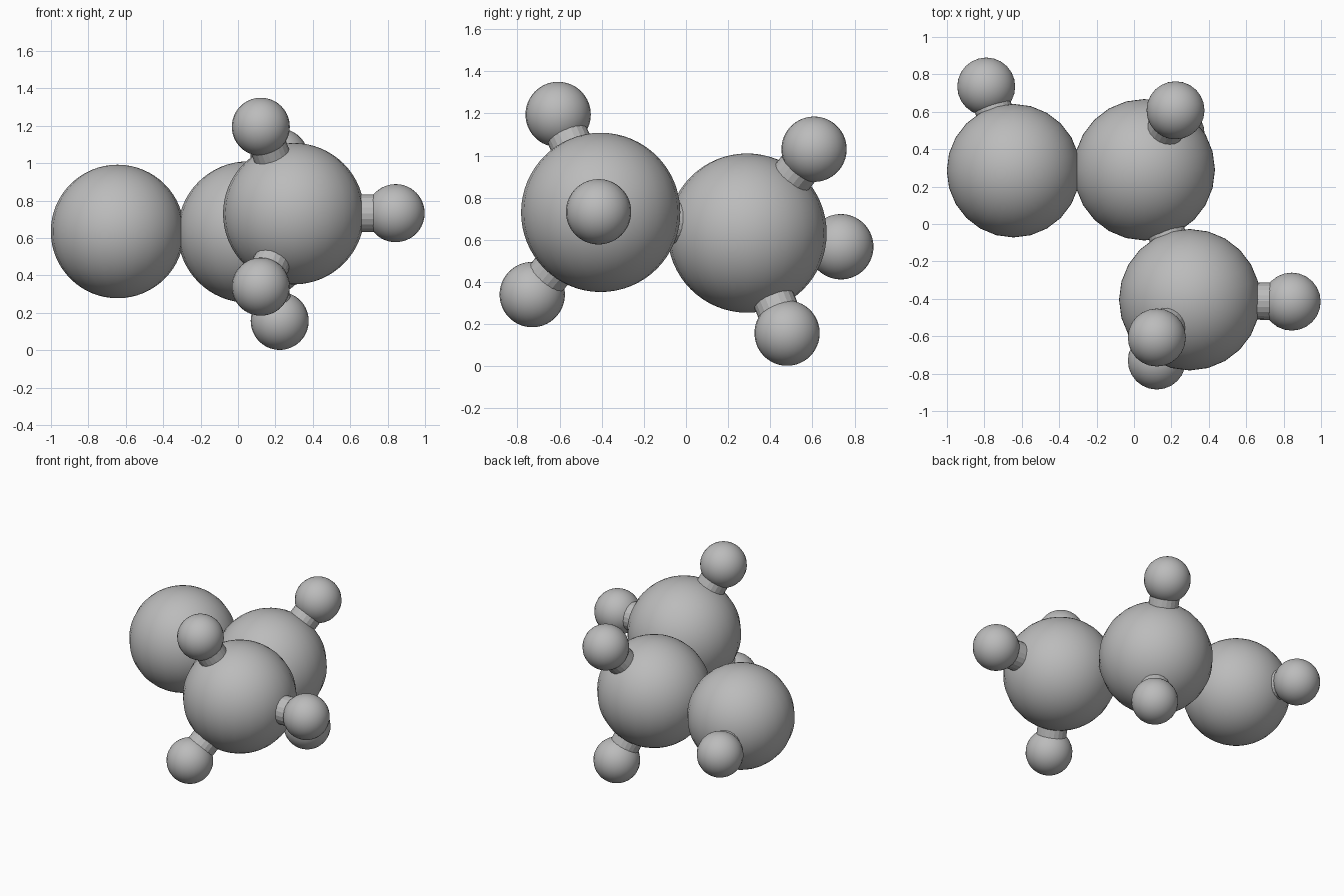
import bpy
from mathutils import Vector

cube = bpy.data.objects.get("Cube")
if cube:
    bpy.data.objects.remove(cube, do_unlink=True)

# One grey for everything
grey = bpy.data.materials.new("Neutral grey")
grey.use_nodes = True
colour = (0.5, 0.5, 0.5, 1)
grey.diffuse_color = colour
grey.node_tree.nodes["Principled BSDF"].inputs["Base Color"].default_value = colour

CARBON, OXYGEN, HYDROGEN, BOND = 0.378, 0.357, 0.155, 0.1


def atom(name, position, radius):
    bpy.ops.mesh.primitive_uv_sphere_add(
        segments=24, ring_count=32, radius=radius, location=position)
    ball = bpy.context.object
    ball.name = name
    ball.data.materials.append(grey)
    bpy.ops.object.shade_smooth()


def bond(name, start, end):
    a, b = Vector(start), Vector(end)
    axis = b - a
    bpy.ops.mesh.primitive_cylinder_add(
        vertices=20, radius=BOND, depth=axis.length, location=(a + b) / 2,
        rotation=axis.to_track_quat("Z", "Y").to_euler())
    rod = bpy.context.object
    rod.name = name
    rod.data.materials.append(grey)


# Each atom: position, radius, the atom it is bonded to
atoms = {
    "front_carbon": ((0.298, -0.405, 0.73), CARBON, None),
    "middle_carbon": ((0.055, 0.29, 0.632), CARBON, "front_carbon"),
    "oxygen": ((-0.644, 0.285, 0.635), OXYGEN, "middle_carbon"),
    "side_hydrogen": ((0.843, -0.415, 0.733), HYDROGEN, "front_carbon"),
    "front_upper_hydrogen": ((0.122, -0.607, 1.195), HYDROGEN, "front_carbon"),
    "front_lower_hydrogen": ((0.122, -0.73, 0.34), HYDROGEN, "front_carbon"),
    "back_upper_hydrogen": ((0.222, 0.608, 1.03), HYDROGEN, "middle_carbon"),
    "back_lower_hydrogen": ((0.223, 0.48, 0.157), HYDROGEN, "middle_carbon"),
    "oxygen_hydrogen": ((-0.79, 0.735, 0.567), HYDROGEN, "oxygen"),
}

for name, (position, radius, partner) in atoms.items():
    atom(name, position, radius)
    if partner:
        bond(name + "_bond", atoms[partner][0], position)
